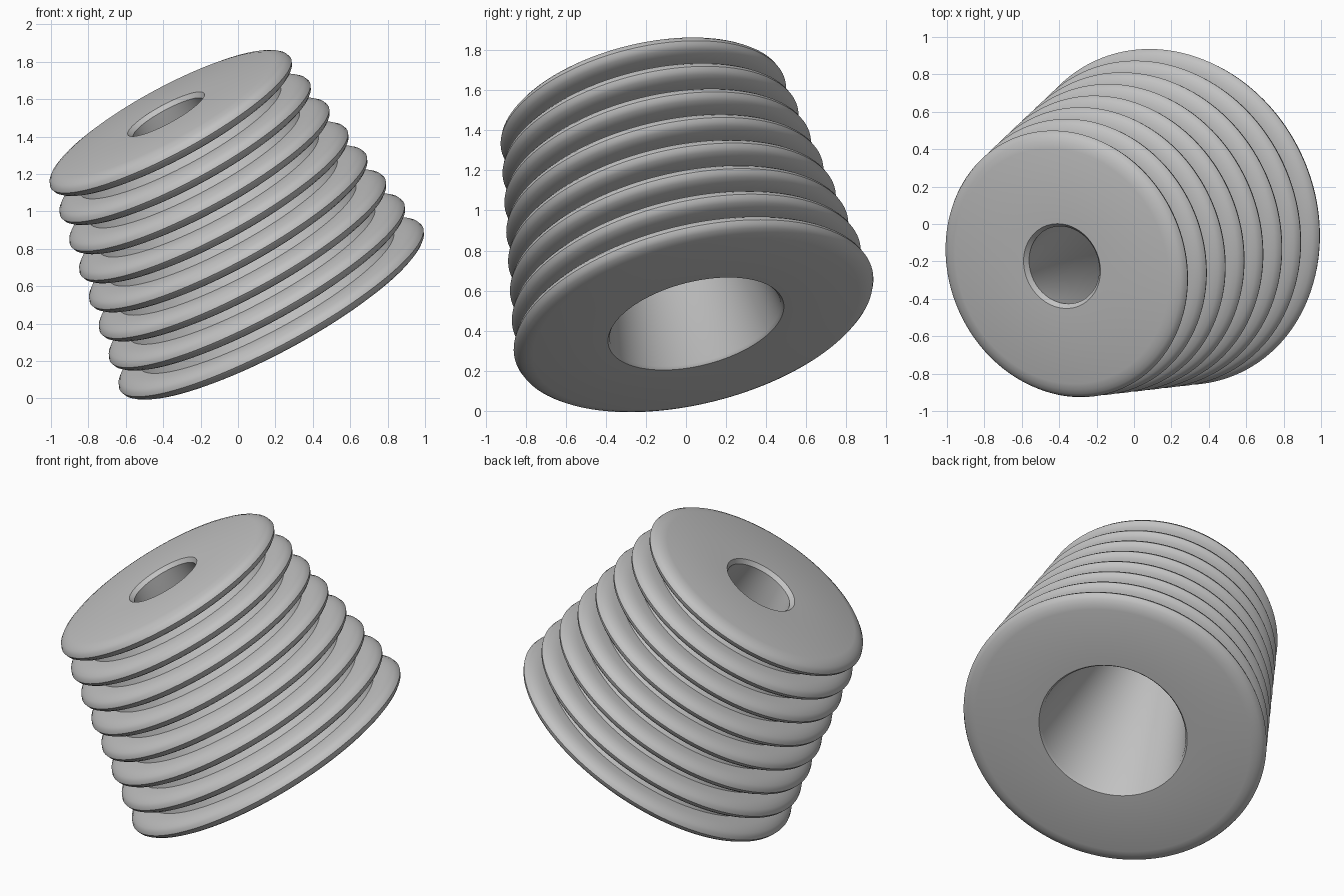
import bpy, bmesh, math
from mathutils import Vector

cube = bpy.data.objects.get("Cube")
if cube:
    bpy.data.objects.remove(cube, do_unlink=True)

RIBS = 8
PITCH = 0.165
HALF = 0.055                 # half thickness of a rib
R_LOW, R_HIGH = 0.92, 0.73   # rib radius at the bottom and top
GROOVE = 0.15                # groove depth below the rib tips
HEIGHT = PITCH * (RIBS - 1) + 2 * HALF
AXIS = Vector((-0.465, -0.217, 0.858)).normalized()
TOP_CENTRE = Vector((-0.385, -0.225, 1.52))
SEGMENTS = 128

# Plain grey material
grey = bpy.data.materials.new("grey")
grey.use_nodes = True
grey.diffuse_color = (0.54, 0.54, 0.54, 1)
grey.node_tree.nodes["Principled BSDF"].inputs["Base Color"].default_value = grey.diffuse_color


def rib_profile(radius, height):
    """Rounded rib, listed from its lower edge to its upper edge."""
    half = [(0.085, 1.0), (0.05, 0.83), (0.025, 0.62), (0.008, 0.35)]
    lower = [(radius - d, height - HALF * k) for d, k in half]
    upper = [(radius - d, height + HALF * k) for d, k in reversed(half)]
    return lower + [(radius, height)] + upper


# Outer profile: ribs with deep square grooves between them
profile = []
for i in range(RIBS):
    radius = R_LOW + (R_HIGH - R_LOW) * i / (RIBS - 1)
    height = HALF + PITCH * i
    if i > 0:
        profile.append((radius - GROOVE, height - HALF))
    profile += rib_profile(radius, height)
    if i < RIBS - 1:
        profile.append((radius - GROOVE, height + HALF))

# Tapered bore with a small bevel at each mouth
profile += [(0.232, HEIGHT), (0.212, HEIGHT - 0.025), (0.438, 0.015), (0.45, 0.0)]

# Lathe the closed profile around the axis
bm = bmesh.new()
rings = []
for r, z in profile:
    angles = [2 * math.pi * s / SEGMENTS for s in range(SEGMENTS)]
    rings.append([bm.verts.new((r * math.cos(a), r * math.sin(a), z)) for a in angles])
for k, ring in enumerate(rings):
    after = rings[(k + 1) % len(rings)]
    for s in range(SEGMENTS):
        t = (s + 1) % SEGMENTS
        bm.faces.new((ring[s], ring[t], after[t], after[s]))
bmesh.ops.recalc_face_normals(bm, faces=bm.faces[:])

mesh = bpy.data.meshes.new("ribbed_sleeve")
bm.to_mesh(mesh)
bm.free()
mesh.materials.append(grey)
sleeve = bpy.data.objects.new("ribbed_sleeve", mesh)
bpy.context.collection.objects.link(sleeve)

# Lean the sleeve along its axis
sleeve.rotation_euler = AXIS.to_track_quat("Z", "Y").to_euler()
sleeve.location = TOP_CENTRE - AXIS * HEIGHT

bpy.ops.object.select_all(action="DESELECT")
sleeve.select_set(True)
bpy.context.view_layer.objects.active = sleeve
bpy.ops.object.shade_smooth_by_angle(angle=math.radians(35))
